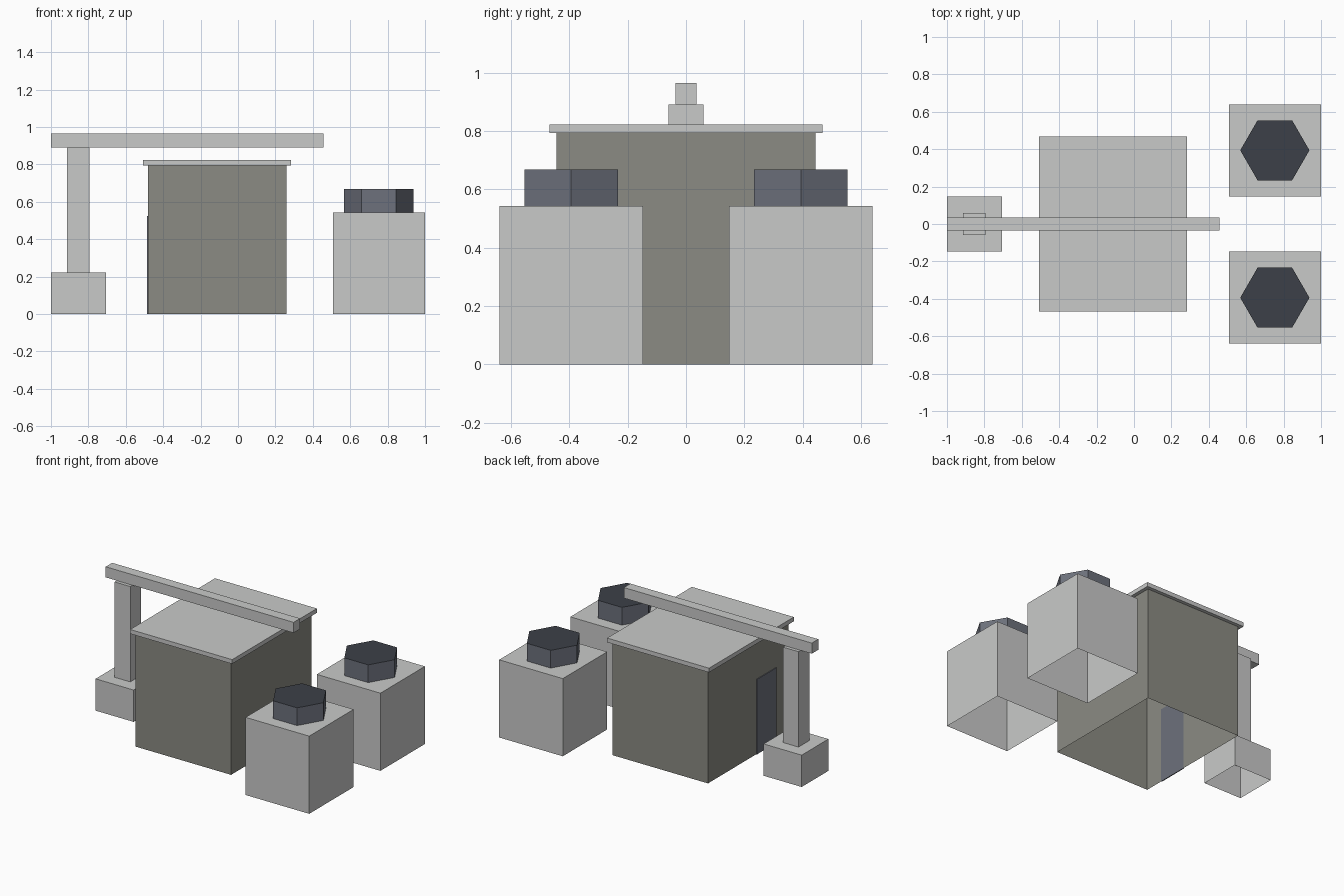
import bpy, bmesh, math
from mathutils import Matrix, Vector

if "Cube" in bpy.data.objects:
    bpy.data.objects.remove(bpy.data.objects["Cube"])


def material(name, hex_code):
    def lin(c):
        c /= 255
        return c / 12.92 if c <= 0.04045 else ((c + 0.055) / 1.055) ** 2.4
    m = bpy.data.materials.new(name)
    m.diffuse_color = [lin(int(hex_code[i:i + 2], 16)) for i in (0, 2, 4)] + [1]
    m.use_nodes = True
    m.node_tree.nodes["Principled BSDF"].inputs["Base Color"].default_value = m.diffuse_color
    return m


CONCRETE = material("pale concrete", "c9cac9")
WALL = material("olive grey wall", "8b8b83")
STEEL = material("slate steel", "6d717c")
DARK = material("dark slate", "3c4048")


def finish(name, bm, mats):
    mesh = bpy.data.meshes.new(name)
    bm.to_mesh(mesh)
    bm.free()
    for m in mats:
        mesh.materials.append(m)
    ob = bpy.data.objects.new(name, mesh)
    bpy.context.collection.objects.link(ob)
    return ob


def box(name, lo, hi, mat, open_bottom=False):
    lo, hi = Vector(lo), Vector(hi)
    bm = bmesh.new()
    bmesh.ops.create_cube(bm, size=1, matrix=Matrix.Translation((lo + hi) / 2)
                          @ Matrix.Diagonal((*(hi - lo), 1)))
    if open_bottom:
        bm.normal_update()
        under = [f for f in bm.faces if f.normal.z < -0.5]
        bmesh.ops.delete(bm, geom=under, context='FACES_ONLY')
    return finish(name, bm, [mat])


def hex_cap(name, x, y, z0, z1, radius):
    bm = bmesh.new()
    bmesh.ops.create_cone(bm, cap_ends=True, segments=6, radius1=radius,
                          radius2=radius, depth=z1 - z0)
    # Put two corners on the x axis
    if max(v.co.x for v in bm.verts) < radius * 0.95:
        bmesh.ops.rotate(bm, verts=bm.verts, matrix=Matrix.Rotation(math.pi / 6, 3, 'Z'))
    bmesh.ops.translate(bm, verts=bm.verts, vec=(x, y, (z0 + z1) / 2))
    bm.normal_update()
    # Dark lid on top
    for f in bm.faces:
        f.material_index = 1 if f.normal.z > 0.5 else 0
    return finish(name, bm, [STEEL, DARK])


# Hut with overhanging roof slab and a side door
box("hut_walls", (-0.482, -0.445, 0), (0.258, 0.445, 0.793), WALL, True)
box("roof_slab", (-0.507, -0.469, 0.793), (0.283, 0.469, 0.823), CONCRETE)
box("door", (-0.487, -0.307, 0), (-0.481, -0.09, 0.525), STEEL)

# Gantry: footing, post and long beam
box("post_footing", (-1, -0.148, 0), (-0.705, 0.148, 0.223), CONCRETE, True)
box("post", (-0.914, -0.06, 0.223), (-0.793, 0.06, 0.891), CONCRETE, True)
box("beam", (-1, -0.036, 0.891), (0.456, 0.036, 0.965), CONCRETE)

# Two plinths with hexagonal caps
for side, label in ((-1, "front"), (1, "back")):
    y = side * 0.394
    box(label + "_plinth", (0.507, y - 0.246, 0), (1, y + 0.246, 0.544), CONCRETE, True)
    hex_cap(label + "_cap", 0.753, y, 0.544, 0.668, 0.185)
